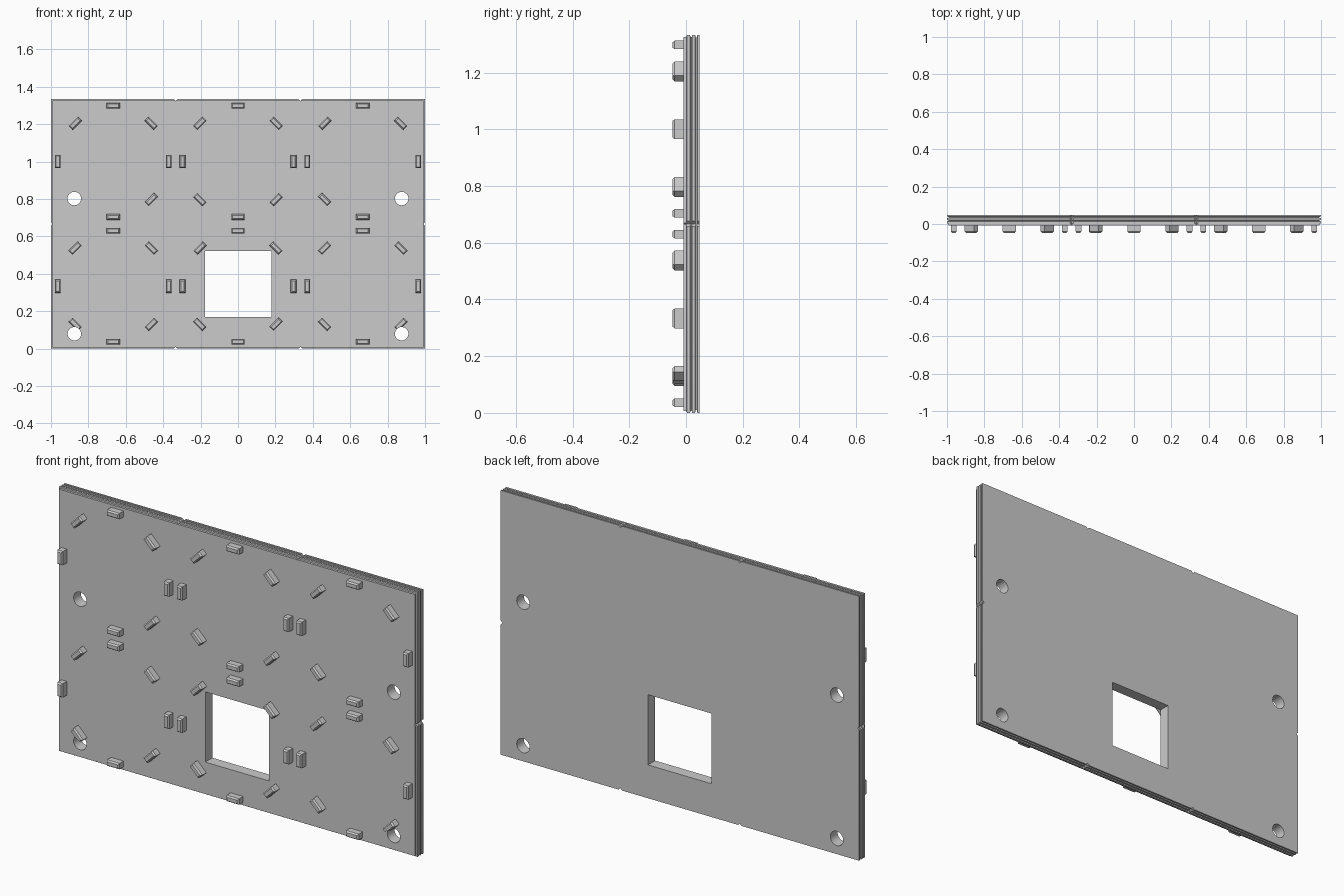
import bpy, bmesh
from math import sin, cos, pi

if "Cube" in bpy.data.objects:
    bpy.data.objects.remove(bpy.data.objects["Cube"])

W, H = 1.0, 1.333          # half width, height
FRONT, BACK, TIP = -0.009, 0.048, -0.048
PITCH = 0.667


def loft(bm, rings):
    """Closed solid through rings of equal vertex count."""
    vs = [[bm.verts.new(p) for p in r] for r in rings]
    n = len(vs[0])
    for a, b in zip(vs, vs[1:]):
        for i in range(n):
            j = (i + 1) % n
            bm.faces.new((a[i], a[j], b[j], b[i]))
    bm.faces.new(vs[0][::-1])
    bm.faces.new(vs[-1])


def rect(cx, cz, hx, hz, y, ang=0.0):
    c, s = cos(ang), sin(ang)
    return [(cx + u * hx * c - v * hz * s, y, cz + u * hx * s + v * hz * c)
            for u, v in ((-1, -1), (1, -1), (1, 1), (-1, 1))]


def finish(bm, name):
    bmesh.ops.recalc_face_normals(bm, faces=bm.faces[:])
    me = bpy.data.meshes.new(name)
    bm.to_mesh(me)
    bm.free()
    ob = bpy.data.objects.new(name, me)
    bpy.context.collection.objects.link(ob)
    return ob


# wall panel: edge profile (y, inset) with chamfered front and two grooves
bm = bmesh.new()
profile = [(FRONT, .007), (.002, .007), (.003, 0), (.014, 0), (.016, .008), (.020, .008),
           (.022, 0), (.032, 0), (.034, .010), (.038, .010), (.040, 0), (BACK, 0)]
loft(bm, [rect(0, H / 2, W - i, H / 2 - i, y) for y, i in profile])
panel = finish(bm, "wall_panel")

# ring of eight tangential pegs on each of the 3 x 2 tiles
bm = bmesh.new()
for col in (-1, 0, 1):
    for row in (0, 1):
        for k in range(8):
            if row == 1 and (col, k) in ((-1, 5), (1, 7)):
                continue       # replaced by a mounting hole
            a = k * pi / 4
            r = 0.288 if k % 2 else 0.297
            x = col * PITCH + r * cos(a)
            z = H / 4 + row * PITCH + r * sin(a)
            if (col, row, k) == (0, 0, 5):
                x -= 0.002
            loft(bm, [rect(x, z, .035 - i, .015 - i, y, a + pi / 2)
                      for y, i in ((FRONT + .004, 0), (TIP + .008, 0), (TIP, .006))])
pegs = finish(bm, "pegs")

# cutter: window, mounting holes and small notches at the tile seams
bm = bmesh.new()
loft(bm, [rect(.001, .345, .177, .177, y) for y in (-.2, .2)])
for x in (-.875, .875):
    for z in (.079, .802):
        loft(bm, [[(x + .036 * cos(t * pi / 16), y, z + .036 * sin(t * pi / 16))
                   for t in range(32)] for y in (-.2, .2)])
seams = [(s * PITCH / 2, z) for s in (-1, 1) for z in (0, H)] + [(-W, H / 2), (W, H / 2)]
for x, z in seams:
    loft(bm, [rect(x, z, .007, .007, y, pi / 4) for y in (-.2, .2)])
cutter = finish(bm, "opening_cutter")
cutter.hide_render = True

for ob in (panel, pegs):
    m = ob.modifiers.new("openings", 'BOOLEAN')
    m.operation = 'DIFFERENCE'
    m.solver = 'EXACT'
    m.object = cutter
    bpy.context.view_layer.objects.active = ob
    bpy.ops.object.modifier_apply(modifier=m.name)
bpy.data.objects.remove(cutter)

# smooth hole walls, crisp edges elsewhere
bpy.ops.object.select_all(action='DESELECT')
panel.select_set(True)
bpy.context.view_layer.objects.active = panel
bpy.ops.object.shade_smooth_by_angle(angle=0.5)

# centre front to back
for ob in (panel, pegs):
    ob.location.y = -(TIP + BACK) / 2
